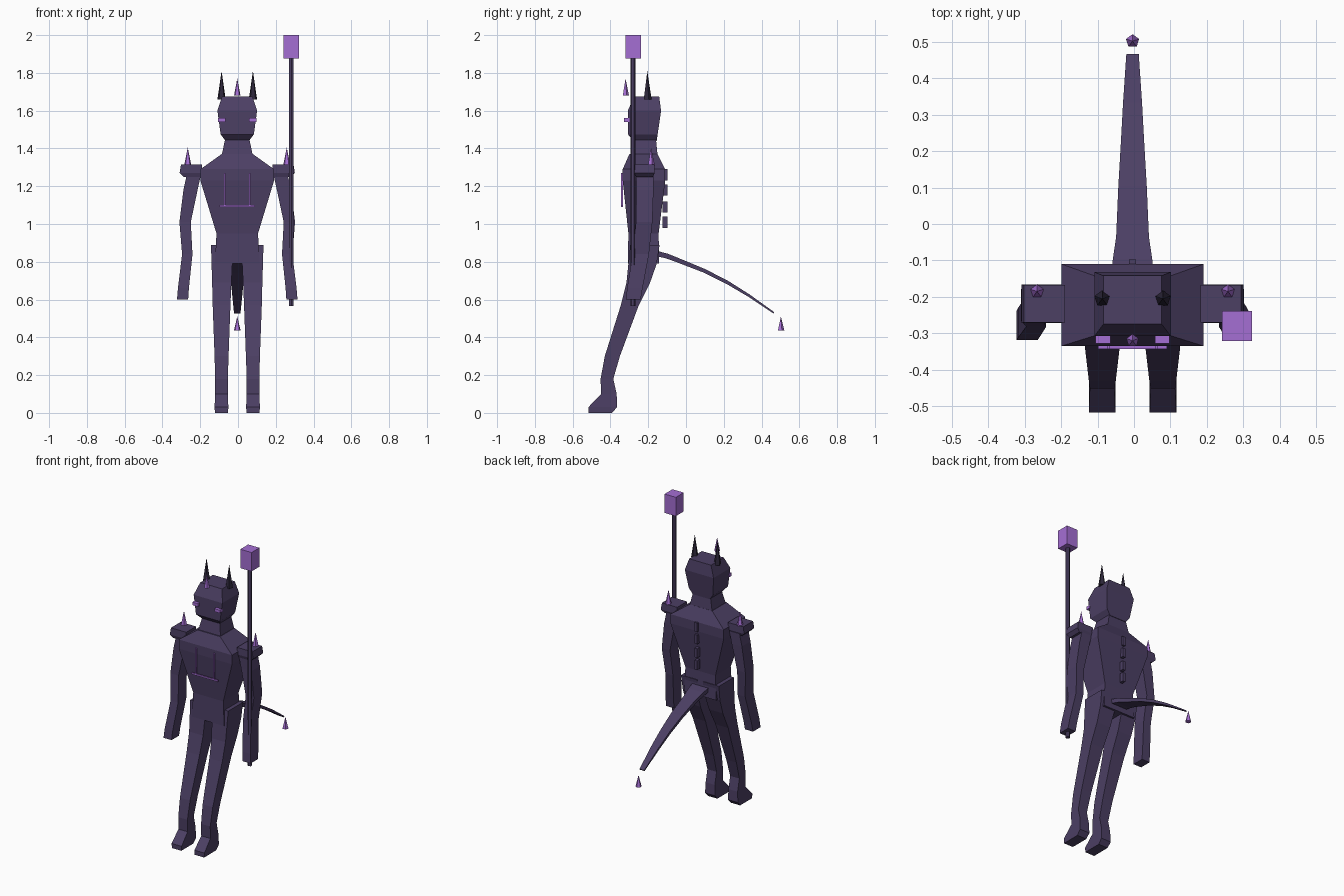
import bpy, bmesh, math
from mathutils import Vector

CX = -0.004  # body centre line


def material(name, rgb):
    m = bpy.data.materials.new(name)
    m.diffuse_color = (*rgb, 1)
    return m


HIDE = material("dark purple hide", (0.072, 0.050, 0.127))
HORN = material("near black horn", (0.026, 0.020, 0.042))
GLOW = material("bright violet", (0.376, 0.156, 0.658))


def finish(name, bm, mat):
    bmesh.ops.recalc_face_normals(bm, faces=bm.faces[:])
    me = bpy.data.meshes.new(name)
    bm.to_mesh(me)
    bm.free()
    me.materials.append(mat)
    ob = bpy.data.objects.new(name, me)
    bpy.context.collection.objects.link(ob)
    return ob


def loft(name, rings, mat):
    """Skin a list of four-cornered rings and cap both ends."""
    bm = bmesh.new()
    loops = [[bm.verts.new(p) for p in r] for r in rings]
    for a, b in zip(loops, loops[1:]):
        for i in range(4):
            j = (i + 1) % 4
            bm.faces.new((a[i], a[j], b[j], b[i]))
    bm.faces.new(loops[0])
    bm.faces.new(loops[-1])
    return finish(name, bm, mat)


def tower(name, sections, mat, side=1):
    """Loft rectangles given as (z, x0, x1, y0, y1), x measured from the centre line."""
    rings = []
    for z, x0, x1, y0, y1 in sections:
        a, b = CX + side * x0, CX + side * x1
        rings.append([(a, y0, z), (b, y0, z), (b, y1, z), (a, y1, z)])
    return loft(name, rings, mat)


def box(name, x0, x1, y0, y1, z0, z1, mat):
    return tower(name, [(z0, x0, x1, y0, y1), (z1, x0, x1, y0, y1)], mat)


def cone(name, x, y, z0, z1, r, mat, sides=5, tip=0.0):
    bm = bmesh.new()
    bmesh.ops.create_cone(bm, cap_ends=True, segments=sides, radius1=r, radius2=tip, depth=z1 - z0)
    bmesh.ops.translate(bm, verts=bm.verts[:], vec=(CX + x, y, (z0 + z1) / 2))
    return finish(name, bm, mat)


# torso with pelvis, chest and sloping shoulders
tower("torso", [(z, -w, w, a, b) for z, w, a, b in (
    (0.79, 0.118, -0.308, -0.142), (0.95, 0.110, -0.305, -0.145),
    (1.23, 0.195, -0.335, -0.110), (1.29, 0.195, -0.335, -0.110),
    (1.37, 0.083, -0.300, -0.150))], HIDE)
tower("neck", [(1.36, -0.083, 0.083, -0.295, -0.150),
               (1.46, -0.062, 0.062, -0.275, -0.160)], HIDE)

# head with narrow jaw and flat crown
tower("head", [(z, -w, w, a, b) for z, w, a, b in (
    (1.44, 0.062, -0.275, -0.155), (1.475, 0.088, -0.308, -0.150),
    (1.60, 0.105, -0.308, -0.132), (1.675, 0.080, -0.275, -0.142))], HIDE)
cone("forehead_spike", 0, -0.320, 1.68, 1.77, 0.018, GLOW)

# parts on both sides
for side, tag in ((-1, "left"), (1, "right")):
    cone(tag + "_horn", side * 0.083, -0.205, 1.66, 1.81, 0.023, HORN)
    box(tag + "_eye", side * 0.061, side * 0.101, -0.328, -0.300, 1.54, 1.56, GLOW)
    tower(tag + "_arm", [
        (1.27, 0.190, 0.265, -0.262, -0.172), (1.18, 0.210, 0.285, -0.262, -0.172),
        (1.01, 0.246, 0.306, -0.265, -0.178), (0.84, 0.237, 0.292, -0.282, -0.196),
        (0.66, 0.256, 0.314, -0.312, -0.230), (0.60, 0.260, 0.319, -0.318, -0.240)], HIDE, side)
    tower(tag + "_shoulder_pad", [
        (1.25, 0.195, 0.285, -0.265, -0.175), (1.27, 0.186, 0.305, -0.272, -0.166),
        (1.315, 0.186, 0.298, -0.270, -0.168)], HIDE, side)
    cone(tag + "_shoulder_spike", side * 0.262, -0.185, 1.31, 1.405, 0.020, GLOW)
    tower(tag + "_leg", [
        (0.89, 0.020, 0.139, -0.295, -0.140), (0.79, 0.026, 0.136, -0.305, -0.155),
        (0.69, 0.031, 0.133, -0.315, -0.190), (0.57, 0.036, 0.130, -0.345, -0.250),
        (0.30, 0.046, 0.120, -0.430, -0.350), (0.18, 0.050, 0.117, -0.452, -0.385),
        (0.10, 0.050, 0.117, -0.450, -0.367), (0.03, 0.047, 0.120, -0.517, -0.365),
        (0.00, 0.049, 0.118, -0.517, -0.392)], HIDE, side)
    box(tag + "_chest_stripe", side * 0.062, side * 0.070, -0.343, -0.334, 1.09, 1.27, GLOW)
box("chest_bar", -0.095, 0.095, -0.343, -0.334, 1.09, 1.10, GLOW)

# plates down the spine
for i, z in enumerate((1.26, 1.18, 1.09, 1.01)):
    box(f"spine_plate_{i + 1}", -0.01, 0.01, -0.125, -0.097, z - 0.03, z + 0.03, HIDE)

# tail: tapering rectangle swept along a drooping path
path = [(-0.16, 0.845, 0.060, 0.014), (-0.10, 0.830, 0.054, 0.013), (-0.04, 0.807, 0.045, 0.012),
        (0.10, 0.751, 0.039, 0.010), (0.22, 0.690, 0.032, 0.009),
        (0.33, 0.623, 0.026, 0.007), (0.465, 0.530, 0.017, 0.004)]
rings = []
for i, (y, z, w, t) in enumerate(path):
    p, q = path[max(i - 1, 0)], path[min(i + 1, len(path) - 1)]
    n = Vector((0, p[1] - q[1], q[0] - p[0])).normalized() * t
    c = Vector((CX, y, z))
    dx = Vector((w, 0, 0))
    rings.append([c - dx - n, c + dx - n, c + dx + n, c - dx + n])
loft("tail", rings, HIDE)
cone("tail_spike", 0, 0.502, 0.435, 0.51, 0.019, GLOW)

# staff held beside the right hand
cone("staff_shaft", 0.287, -0.281, 0.565, 1.88, 0.014, HIDE, sides=6, tip=0.014)
box("staff_head", 0.246, 0.328, -0.321, -0.239, 1.875, 2.0, GLOW)
